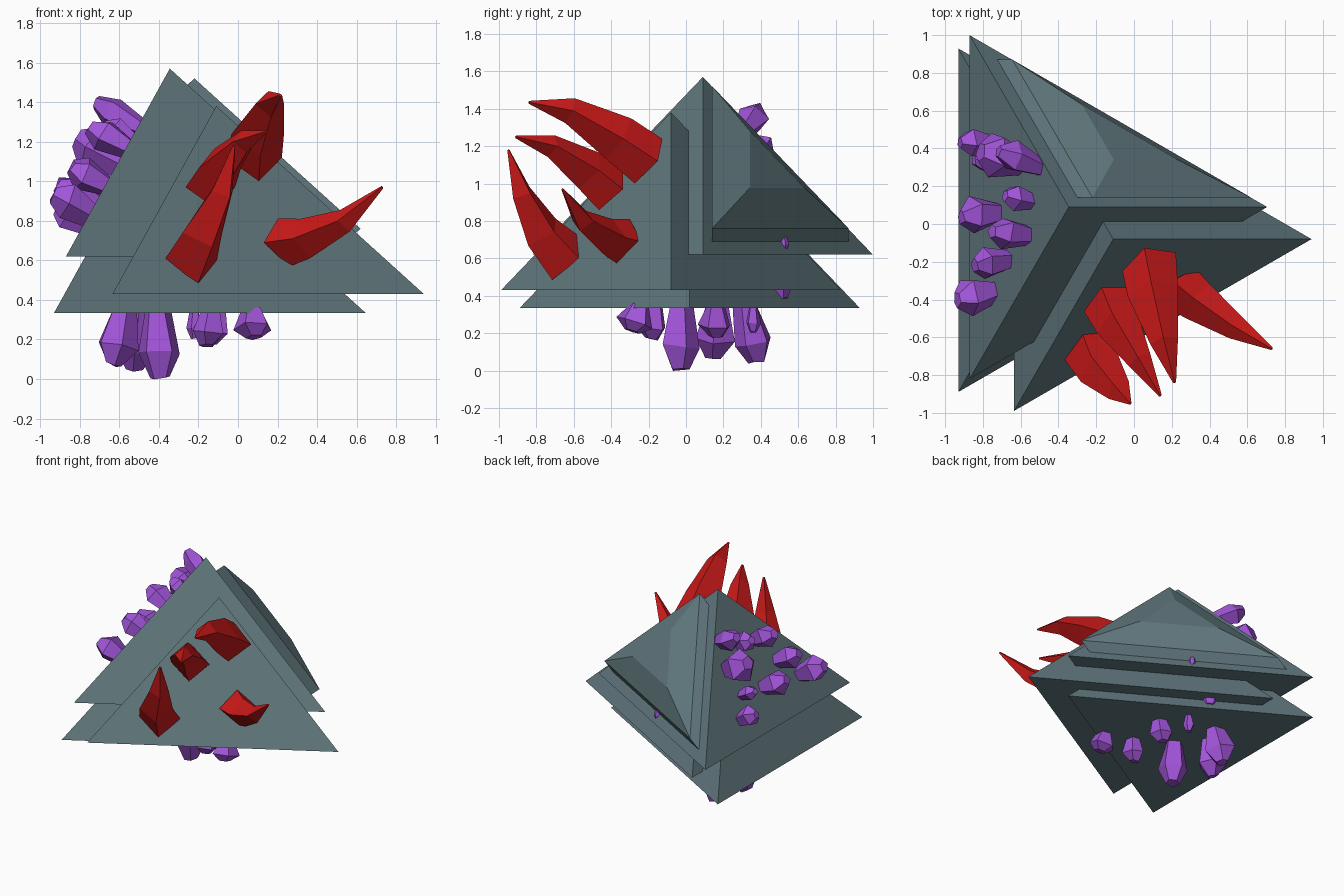
import bpy, bmesh, math, random
from mathutils import Vector as V

if "Cube" in bpy.data.objects:
    bpy.data.objects.remove(bpy.data.objects["Cube"])

random.seed(4)

def material(name, color):
    m = bpy.data.materials.new(name)
    m.diffuse_color = color
    m.use_nodes = True
    m.node_tree.nodes["Principled BSDF"].inputs["Base Color"].default_value = m.diffuse_color
    return m

STONE = material("slate", (0.12, 0.19, 0.21, 1))
RED = material("red", (0.62, 0.01, 0.01, 1))
PURPLE = material("purple", (0.36, 0.09, 0.70, 1))

def loft(name, rings, mat):
    """Skin equal-length vertex rings and cap both ends."""
    bm = bmesh.new()
    rows = [[bm.verts.new(p) for p in r] for r in rings]
    n = len(rows[0])
    for a, b in zip(rows, rows[1:]):
        for i in range(n):
            bm.faces.new((a[i], a[(i + 1) % n], b[(i + 1) % n], b[i]))
    bm.faces.new(rows[0][::-1])
    bm.faces.new(rows[-1])
    bmesh.ops.recalc_face_normals(bm, faces=bm.faces)
    me = bpy.data.meshes.new(name)
    bm.to_mesh(me)
    bm.free()
    me.materials.append(mat)
    ob = bpy.data.objects.new(name, me)
    bpy.context.collection.objects.link(ob)
    return ob

# Three overlapping three-sided pyramids of one size
def pyramid(name, c):
    c = V(c)
    bm = bmesh.new()
    base = [bm.verts.new(c + 1.05 * V((math.cos(a), math.sin(a), 0)))
            for a in (0, math.tau / 3, 2 * math.tau / 3)]
    top = bm.verts.new(c + V((0, 0, 0.95)))
    bm.faces.new(base[::-1])
    for i in range(3):
        bm.faces.new((base[i], base[(i + 1) % 3], top))
    me = bpy.data.meshes.new(name)
    bm.to_mesh(me)
    bm.free()
    me.materials.append(STONE)
    bpy.context.collection.objects.link(bpy.data.objects.new(name, me))

pyramid("front_pyramid", (-0.11, -0.08, 0.43))
pyramid("upper_pyramid", (-0.345, 0.09, 0.62))
pyramid("lower_pyramid", (-0.405, 0.02, 0.335))

# Raised stepped panel on the back right face
tri = [V((0.54, 0.14, 0.69)), V((-0.724, 0.87, 0.69)), V((-0.30, 0.14, 1.45))]
step = [p + V((0.08, 0, 0.07)) for p in tri]
mid = sum(step, V()) / 3
cap = [mid + 0.4 * (p - mid) + V((0.03, 0.055, 0.065)) for p in step]
loft("back_panel", [tri, step, cap], STONE)

# Red curved spikes: four-sided rings along a bent path
def spike(name, path, widths):
    path = [V(p) for p in path]
    rings = []
    for i, (p, w) in enumerate(zip(path, widths)):
        d = (path[min(i + 1, len(path) - 1)] - path[max(i - 1, 0)]).normalized()
        if i == 0:
            d = (d + V((0.44, -0.76, 0.48))).normalized()
        s = d.cross(V((0, 0, 1))).normalized()
        u = s.cross(d)
        rings.append([p + s * w, p + u * w * 0.95, p - s * w, p - u * w * 0.95])
    loft(name, rings, RED)

spike("spike_top", [(0.08, -0.20, 1.12), (0.10, -0.36, 1.24), (0.16, -0.62, 1.39),
                    (0.215, -0.84, 1.435)], [0.15, 0.135, 0.075, 0.008])
spike("spike_middle", [(-0.14, -0.40, 0.97), (-0.09, -0.52, 1.07), (0.03, -0.72, 1.20),
                       (0.14, -0.91, 1.25)], [0.14, 0.12, 0.065, 0.008])
spike("spike_left", [(-0.24, -0.64, 0.60), (-0.18, -0.77, 0.74), (-0.08, -0.88, 0.95),
                     (-0.02, -0.95, 1.18)], [0.15, 0.12, 0.07, 0.008])
spike("spike_right", [(0.23, -0.33, 0.69), (0.34, -0.41, 0.71), (0.54, -0.55, 0.80),
                      (0.73, -0.66, 0.97)], [0.135, 0.11, 0.065, 0.008])

# Purple faceted crystals: narrow root, wide shoulder, blunt tip
def crystal(name, root, axis, r, length):
    d = V(axis).normalized()
    s = d.orthogonal().normalized()
    u = d.cross(s)
    root, turn = V(root), random.random() * math.tau
    rings = []
    for t, k in ((-0.12, 0.55), (0.62, 1.0), (0.98, 0.42)):
        ring = []
        for i in range(5):
            a = turn + i * math.tau / 5
            q = r * k * random.uniform(0.88, 1.12)
            h = length * (t + random.uniform(-0.04, 0.04))
            ring.append(root + d * h + (s * math.cos(a) + u * math.sin(a)) * q)
        rings.append(ring)
    loft(name, rings, PURPLE)

# Crystals on the left face: y, z, radius, length, sideways lean
left = [(0.30, 1.28, 0.085, 0.26, 0.35), (-0.06, 1.17, 0.09, 0.22, 0.1),
        (0.33, 1.10, 0.125, 0.25, 0.2), (0.12, 1.20, 0.08, 0.16, 0.2),
        (-0.19, 0.98, 0.09, 0.20, -0.15), (-0.36, 0.83, 0.10, 0.22, -0.2),
        (0.06, 0.88, 0.10, 0.22, -0.1), (0.32, 0.91, 0.06, 0.16, 0.1),
        (0.43, 0.78, 0.08, 0.16, 0.0)]
for i, (y, z, r, l, lean) in enumerate(left):
    crystal(f"left_crystal_{i}", (0.5526 * z - 1.2126, y, z), (-0.876, lean, 0.484), r, l)

# Crystals hanging from the underside: x, y, radius, length, lean
under = [(0.07, -0.25, 0.10, 0.13, (0.1, -0.3)), (-0.14, -0.17, 0.085, 0.17, (-0.1, -0.1)),
         (-0.41, -0.03, 0.115, 0.33, (0.05, 0)), (-0.11, 0.16, 0.09, 0.16, (-0.2, 0)),
         (-0.22, 0.36, 0.04, 0.13, (0, 0)), (-0.50, 0.32, 0.11, 0.30, (-0.1, 0.2)),
         (-0.58, 0.17, 0.11, 0.27, (-0.2, -0.1))]
for i, (x, y, r, l, (a, b)) in enumerate(under):
    crystal(f"under_crystal_{i}", (x, y, 0.335), (a, b, -1), r, l)

# Crystals below the overhang at the back
crystal("back_crystal", (-0.33, 0.46, 0.62), (0.15, 0.2, -1), 0.085, 0.26)
crystal("back_crystal_small", (-0.12, 0.52, 0.72), (0.1, 0.1, -1), 0.03, 0.08)
